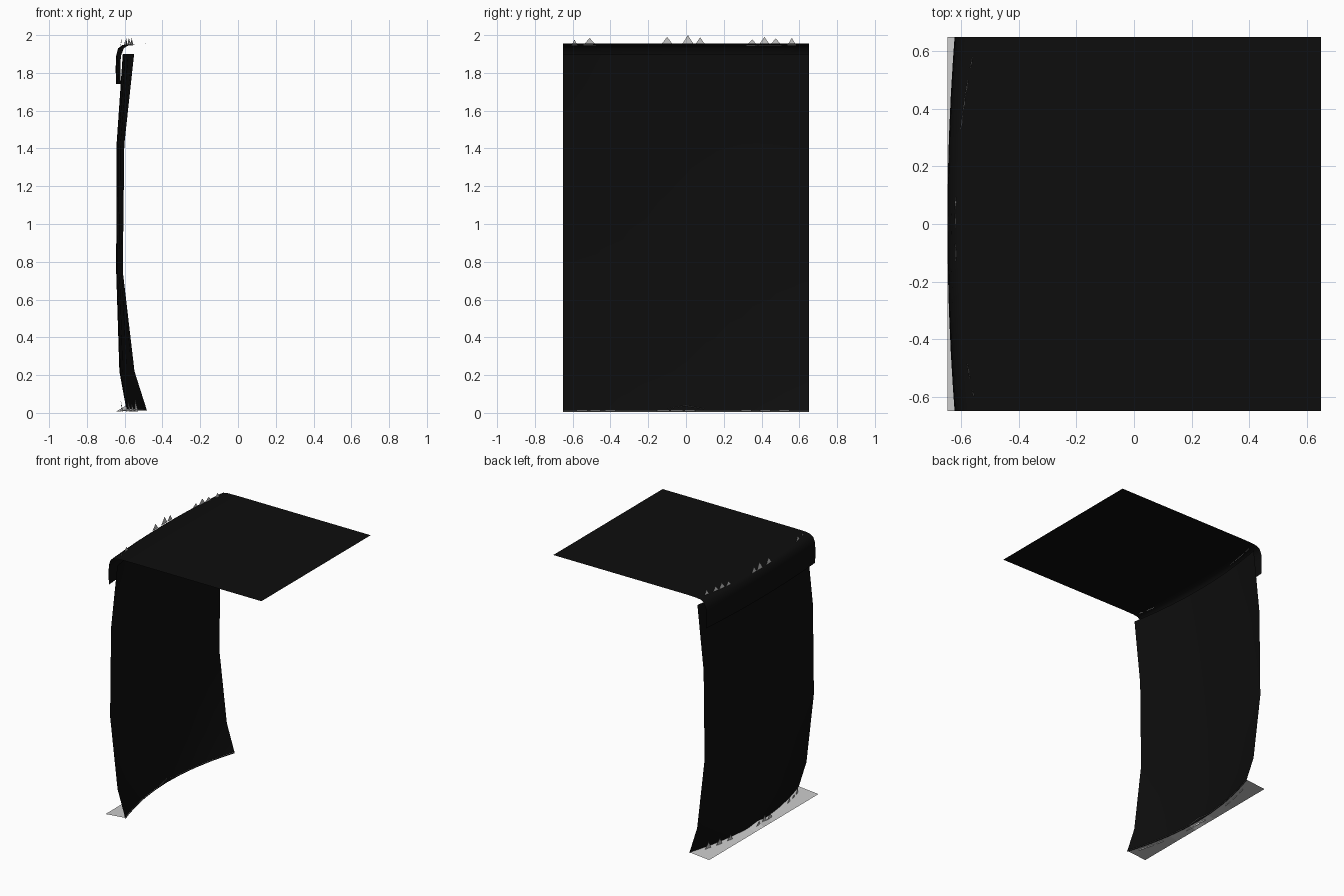
import bpy

if "Cube" in bpy.data.objects:
    bpy.data.objects.remove(bpy.data.objects["Cube"])

HALF = 0.65
WATER = bpy.data.materials.new("dark_water")
WATER.diffuse_color = (0.004, 0.004, 0.004, 1)
WATER.use_nodes = True
WATER.node_tree.nodes["Principled BSDF"].inputs["Base Color"].default_value = WATER.diffuse_color


def make_object(name, verts, faces, mat=None, smooth=False):
    mesh = bpy.data.meshes.new(name)
    mesh.from_pydata(verts, [], faces)
    mesh.update()
    obj = bpy.data.objects.new(name, mesh)
    bpy.context.collection.objects.link(obj)
    if mat:
        mesh.materials.append(mat)
    if smooth:
        for p in mesh.polygons:
            p.use_smooth = True
    return obj


def make_sheet(name, ys, rows, point, mat=None, smooth=False):
    """Open sheet: point(row, y) gives (x, z) along every section y."""
    verts = []
    for y in ys:
        for r in rows:
            x, z = point(r, y)
            verts.append((x, y, z))
    n = len(rows)
    faces = [(i * n + j, i * n + j + 1, (i + 1) * n + j + 1, (i + 1) * n + j)
             for i in range(len(ys) - 1) for j in range(n - 1)]
    return make_object(name, verts, faces, mat, smooth)


def bow(y):
    return (y / HALF) ** 2


YS = [-0.65, -0.58, -0.45, -0.3, -0.15, 0, 0.15, 0.3, 0.45, 0.58, 0.65]

# Upper pool surface rolling over the edge into a short hanging lip: x, z, bow amount
POOL = [(0.65, 1.955, 0), (-0.46, 1.955, 0), (-0.55, 1.953, 0.01),
        (-0.613, 1.947, 0.035), (-0.635, 1.93, 0.03), (-0.645, 1.89, 0.025),
        (-0.648, 1.82, 0.025), (-0.645, 1.74, 0.025)]
make_sheet("pool_surface_and_lip", YS, POOL,
           lambda r, y: (r[0] + r[2] * bow(y), r[1]), WATER, True)

# Falling curtain, narrow at mid height and flared at the ends: z, centre x, end x
FALL = [(1.90, -0.61, -0.55), (1.42, -0.643, -0.602), (0.75, -0.645, -0.61),
        (0.22, -0.628, -0.548), (0.012, -0.59, -0.482)]
make_sheet("falling_curtain", YS, FALL,
           lambda r, y: (r[1] + (r[2] - r[1]) * bow(y), r[0]), WATER, True)


# Foam apron between the base line and the curtain foot
def foam(t, y):
    foot = -0.588 + 0.108 * bow(y)
    peak = 0.02 * max(0, 1 - abs(y) / 0.1)
    return (-0.648 + (foot + 0.648) * t, 0.006 + (0.015 + peak) * t)


make_sheet("foam_apron", [-0.65, -0.5, -0.3, -0.1, 0, 0.1, 0.3, 0.5, 0.65],
           [0, 1], foam)


# Small upright foam triangles that follow a bowed line
def make_spikes(name, spikes, base_z, line, lean):
    verts, faces = [], []
    for y, top, w in spikes:
        k = len(verts)
        verts += [(line(y - w), y - w, base_z), (line(y + w), y + w, base_z),
                  (line(y) + lean, y, top)]
        faces.append((k, k + 1, k + 2))
    make_object(name, verts, faces)


make_spikes("upper_foam_spikes",
            [(-0.59, 1.977, 0.016), (-0.51, 1.985, 0.035), (-0.10, 1.99, 0.035),
             (0.01, 2.0, 0.035), (0.075, 1.988, 0.03), (0.35, 1.977, 0.03),
             (0.415, 1.99, 0.032), (0.475, 1.983, 0.032), (0.56, 1.985, 0.024)],
            1.945, lambda y: -0.622 + 0.075 * bow(y), 0.004)

make_spikes("lower_foam_spikes",
            [(-0.55, 0.075, 0.03), (-0.48, 0.05, 0.03), (-0.40, 0.06, 0.03),
             (-0.12, 0.06, 0.035), (-0.05, 0.075, 0.035), (0.02, 0.05, 0.03),
             (0.32, 0.06, 0.03), (0.42, 0.065, 0.03), (0.52, 0.07, 0.03)],
            0.008, lambda y: -0.615 + 0.108 * bow(y), -0.008)
